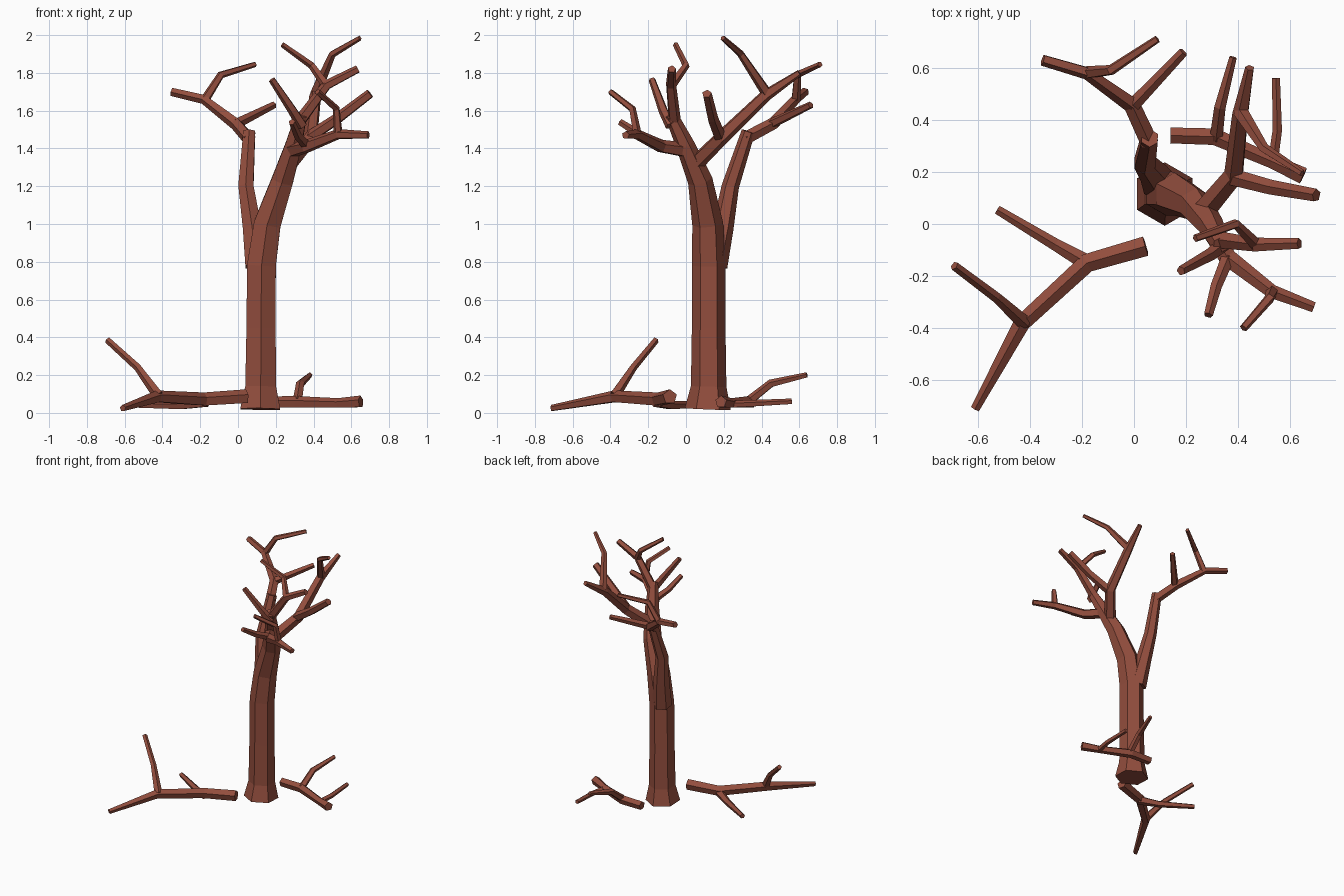
import bpy, bmesh, math
from mathutils import Vector

bark = bpy.data.materials.new("reddish brown bark")
bark.diffuse_color = (0.29, 0.075, 0.047, 1)


def sweep(bm, pts, sides):
    """Tapered faceted tube through (x, y, z, radius) points."""
    pos = [Vector(p[:3]) for p in pts]
    first = (pos[1] - pos[0]).normalized()
    ref = Vector((0, 1, 0)) if abs(first.z) > 0.8 else Vector((0, 0, 1))
    rings = []
    for i, p in enumerate(pos):
        a = (p - pos[i - 1]).normalized() if i > 0 else None
        b = (pos[i + 1] - p).normalized() if i < len(pos) - 1 else None
        t = ((a or b) + (b or a)).normalized()
        u = (ref - t * ref.dot(t)).normalized()
        v = t.cross(u)
        ref = u
        r = pts[i][3]
        rings.append([bm.verts.new(p + r * (math.cos(k * math.tau / sides) * u +
                                            math.sin(k * math.tau / sides) * v))
                      for k in range(sides)])
    for lo, hi in zip(rings, rings[1:]):
        for k in range(sides):
            n = (k + 1) % sides
            bm.faces.new((lo[k], lo[n], hi[n], hi[k]))
    bm.faces.new(rings[0][::-1])
    bm.faces.new(rings[-1])


def part(name, sides, *paths):
    bm = bmesh.new()
    for path in paths:
        sweep(bm, path, sides)
    bmesh.ops.recalc_face_normals(bm, faces=bm.faces)
    me = bpy.data.meshes.new(name)
    bm.to_mesh(me)
    bm.free()
    me.materials.append(bark)
    bpy.context.collection.objects.link(bpy.data.objects.new(name, me))


# trunk flaring at the base and leaning into the right limb
part("trunk", 6,
     [(.118, .115, .02, .122), (.12, .12, .14, .094), (.122, .12, .45, .089),
      (.124, .12, .78, .088), (.155, .115, 1.0, .082), (.235, .075, 1.23, .066),
      (.295, -.005, 1.42, .05), (.335, -.08, 1.58, .034)])

# left limb
part("left_limb", 6,
     [(.10, .15, .78, .07), (.075, .195, .98, .057), (.042, .235, 1.2, .046),
      (.06, .33, 1.49, .036)])

# twigs of the left limb
part("left_twigs", 5,
     [(.06, .31, 1.45, .036), (-.01, .46, 1.53, .034), (-.18, .58, 1.66, .026),
      (-.35, .63, 1.70, .023)],
     [(-.01, .45, 1.53, .028), (.19, .66, 1.63, .019)],
     [(-.18, .58, 1.65, .026), (-.09, .59, 1.79, .021), (.09, .71, 1.845, .015)])

# low front branch of the right limb
part("front_branch", 5,
     [(.285, .0, 1.39, .042), (.36, -.13, 1.41, .036), (.53, -.26, 1.475, .028),
      (.69, -.32, 1.47, .021)],
     [(.36, -.13, 1.42, .027), (.315, -.24, 1.47, .023), (.285, -.35, 1.54, .018)],
     [(.53, -.26, 1.48, .024), (.52, -.285, 1.61, .02), (.42, -.4, 1.70, .016)])

# upper branch of the right limb
part("upper_branch", 5,
     [(.325, -.06, 1.54, .034), (.47, -.08, 1.735, .028), (.635, -.075, 1.82, .022)],
     [(.34, -.08, 1.52, .03), (.29, -.12, 1.6, .026), (.18, -.18, 1.765, .019)],
     [(.47, -.08, 1.73, .025), (.39, .0, 1.84, .02), (.235, -.055, 1.95, .015)])

# rear branch of the right limb
part("rear_branch", 5,
     [(.26, .04, 1.31, .045), (.385, .19, 1.46, .04), (.41, .42, 1.68, .033),
      (.445, .60, 1.80, .018)],
     [(.38, .18, 1.46, .034), (.53, .14, 1.56, .03), (.70, .11, 1.69, .026)],
     [(.41, .43, 1.69, .03), (.50, .29, 1.90, .02), (.645, .195, 1.985, .014)])

# fallen branch at the left
part("fallen_branch_left", 5,
     [(.045, -.085, .085, .04), (-.18, -.15, .07, .038), (-.43, -.38, .085, .034),
      (-.61, -.71, .025, .018)],
     [(-.17, -.155, .06, .034), (-.30, -.08, .04, .025), (-.525, .055, .042, .018)],
     [(-.42, -.38, .09, .03), (-.53, -.28, .24, .021), (-.69, -.16, .385, .018)])

# fallen branch at the right
part("fallen_branch_right", 5,
     [(.65, .185, .058, .034), (.53, .24, .05, .028), (.31, .335, .055, .034),
      (.14, .34, .055, .032)],
     [(.315, .33, .06, .026), (.33, .45, .155, .023), (.38, .64, .2, .015)],
     [(.535, .25, .045, .02), (.55, .36, .05, .019), (.545, .56, .06, .016)])
